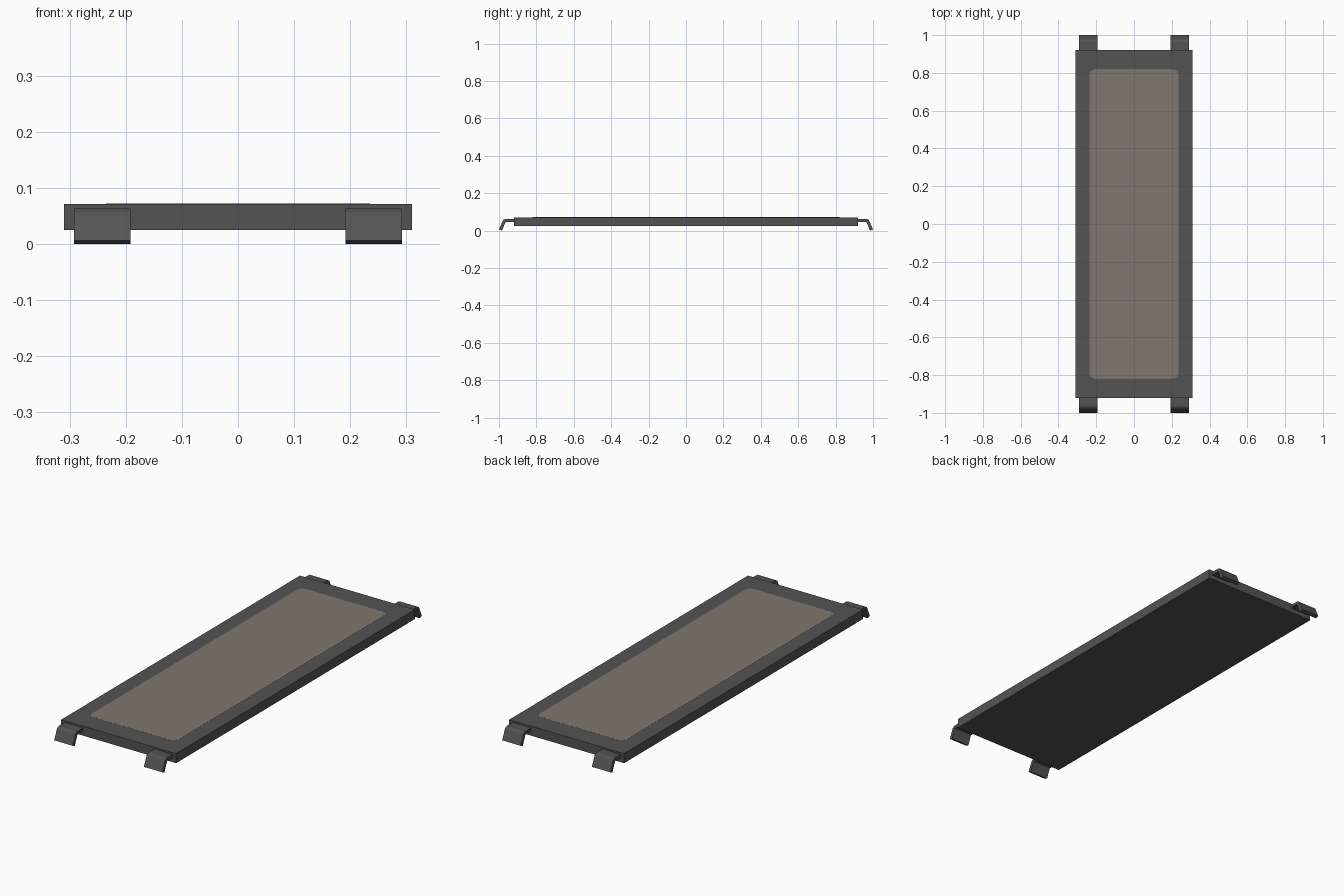
import bpy, bmesh, math

if "Cube" in bpy.data.objects:
    bpy.data.objects.remove(bpy.data.objects["Cube"])


def material(name, rgb):
    m = bpy.data.materials.new(name)
    m.diffuse_color = (*rgb, 1)
    m.use_nodes = True
    m.node_tree.nodes["Principled BSDF"].inputs["Base Color"].default_value = m.diffuse_color
    return m


frame_grey = material("dark grey frame", (0.088, 0.088, 0.088))
mat_taupe = material("taupe panel", (0.212, 0.186, 0.153))


def extrude(name, outline, direction, mat):
    """Closed outline of 3D points swept along a direction into a solid."""
    bm = bmesh.new()
    face = bm.faces.new([bm.verts.new(p) for p in outline])
    ext = bmesh.ops.extrude_face_region(bm, geom=[face], use_keep_orig=True)
    verts = [v for v in ext["geom"] if isinstance(v, bmesh.types.BMVert)]
    bmesh.ops.translate(bm, verts=verts, vec=direction)
    bmesh.ops.recalc_face_normals(bm, faces=bm.faces)
    mesh = bpy.data.meshes.new(name)
    bm.to_mesh(mesh)
    bm.free()
    mesh.materials.append(mat)
    ob = bpy.data.objects.new(name, mesh)
    bpy.context.collection.objects.link(ob)
    return ob


def rounded_rect(hx, hy, r, z, steps=4):
    pts = []
    for i, (sx, sy) in enumerate([(1, 1), (-1, 1), (-1, -1), (1, -1)]):
        for k in range(steps + 1):
            a = math.pi / 2 * (i + k / steps)
            pts.append((sx * (hx - r) + r * math.cos(a),
                        sy * (hy - r) + r * math.sin(a), z))
    return pts


# Main board
extrude("deck_frame", [(-0.31, -0.92, 0.025), (0.31, -0.92, 0.025),
                       (0.31, 0.92, 0.025), (-0.31, 0.92, 0.025)],
        (0, 0, 0.0465), frame_grey)

# Walking surface, a thin plate on the board
extrude("deck_panel", rounded_rect(0.235, 0.82, 0.03, 0.0705), (0, 0, 0.0015), mat_taupe)

# Bent hooks at both ends: side profile (y, z)
hook = [(0.915, 0.063), (0.967, 0.063), (0.978, 0.056), (1.0, 0.006),
        (0.984, 0.0), (0.965, 0.045), (0.962, 0.047), (0.915, 0.047)]
for end, sy in (("front", -1), ("back", 1)):
    for side, x0 in (("left", -0.292), ("right", 0.192)):
        extrude(f"{end}_{side}_hook", [(x0, sy * y, z) for y, z in hook],
                (0.1, 0, 0), frame_grey)
